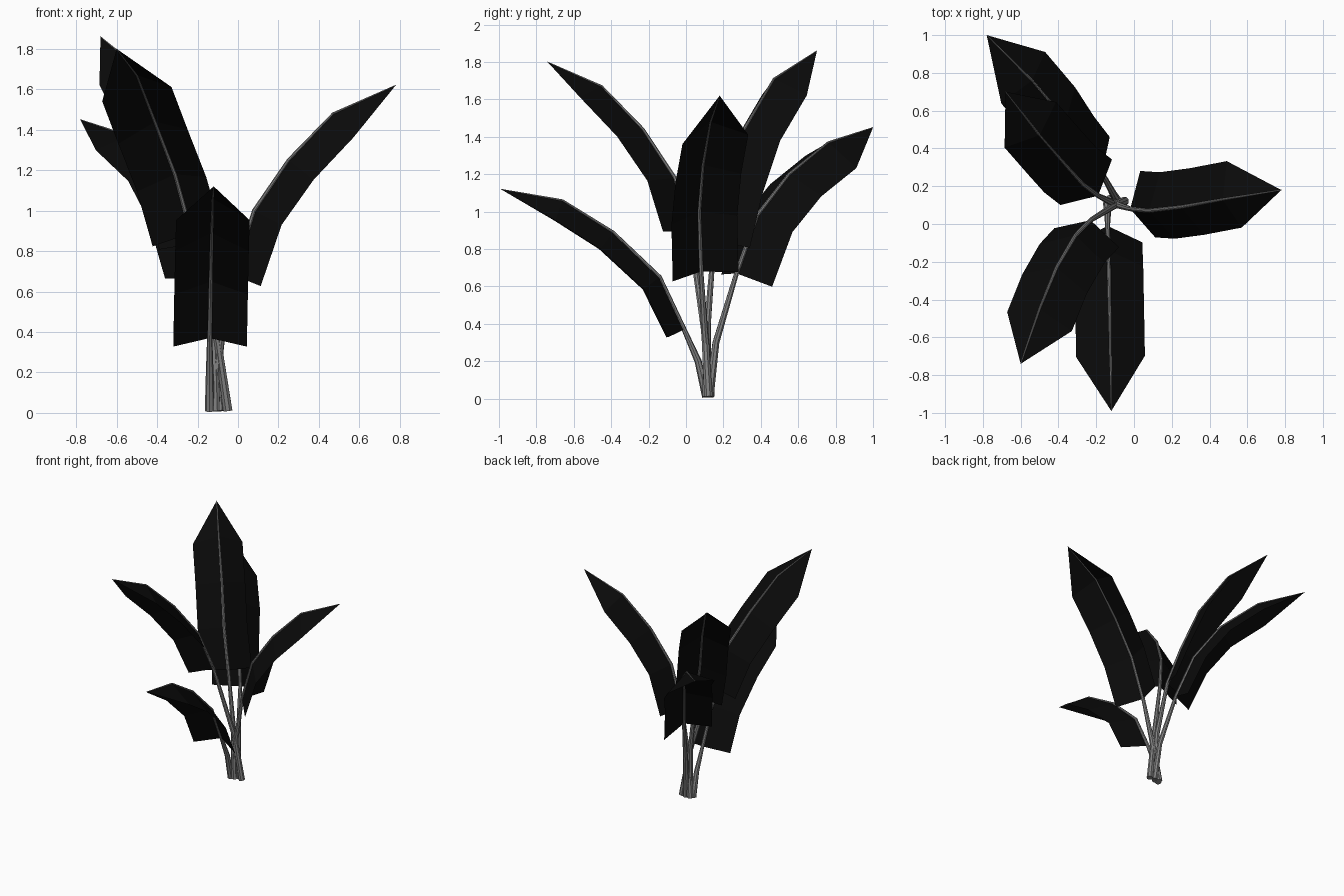
import bpy
from mathutils import Vector

cube = bpy.data.objects.get("Cube")
if cube:
    bpy.data.objects.remove(cube, do_unlink=True)


def make_material(name, colour):
    mat = bpy.data.materials.new(name)
    mat.use_nodes = True
    mat.diffuse_color = colour
    bsdf = next(n for n in mat.node_tree.nodes if n.type == "BSDF_PRINCIPLED")
    bsdf.inputs["Base Color"].default_value = colour
    bsdf.inputs["Roughness"].default_value = 0.8
    return mat


leaf_mat = make_material("near black leaf", (0.003, 0.003, 0.003, 1))
stem_mat = make_material("grey stem", (0.22, 0.22, 0.22, 1))

DROOPS = (0.1, 0.11, 0.115, 0.115)   # how far the blade edges fold below the midrib
HALF_WIDTH = 0.182


def add_blade(name, rib, side):
    """Folded blade: a ridge along the midrib, two drooping edges and a pointed tip."""
    side = Vector(side).normalized()
    rib = [Vector(p) for p in rib]
    verts, faces = [], []
    for i, droop in enumerate(DROOPS):
        tangent = (rib[i + 1] - rib[max(i - 1, 0)]).normalized()
        down = side.cross(tangent).normalized()
        if down.z > 0:
            down = -down
        for s in (-1, 0, 1):
            verts.append(rib[i] + side * HALF_WIDTH * s + down * droop * abs(s))
    verts.append(rib[-1])
    tip = len(verts) - 1
    for i in range(len(DROOPS) - 1):
        for j in range(2):
            a = i * 3 + j
            faces.append((a, a + 1, a + 4, a + 3))
    faces += [(tip - 3, tip - 2, tip), (tip - 2, tip - 1, tip)]
    mesh = bpy.data.meshes.new(name)
    mesh.from_pydata(verts, [], faces)
    mesh.materials.append(leaf_mat)
    bpy.context.collection.objects.link(bpy.data.objects.new(name, mesh))


def add_stem(name, path):
    """Tapered tube from the ground to the blade tip."""
    radii = (0.024, 0.019, 0.013, 0.011, 0.009, 0.006, 0.002)
    curve = bpy.data.curves.new(name, "CURVE")
    curve.dimensions = "3D"
    curve.bevel_depth = 1
    curve.bevel_resolution = 2
    curve.use_fill_caps = True
    spline = curve.splines.new("POLY")
    spline.points.add(len(path) - 1)
    for point, co, radius in zip(spline.points, path, radii):
        point.co = (*co, 1)
        point.radius = radius
    curve.materials.append(stem_mat)
    obj = bpy.data.objects.new(name, curve)
    bpy.context.collection.objects.link(obj)
    bpy.ops.object.select_all(action="DESELECT")
    obj.select_set(True)
    bpy.context.view_layer.objects.active = obj
    bpy.ops.object.convert(target="MESH")
    bpy.ops.object.shade_smooth_by_angle()


# Each leaf: stem foot and bend, midrib from blade base to tip, blade side direction
leaves = {
    "front_leaf": (
        [(-0.14, 0.11, 0.01), (-0.14, 0.065, 0.2)],
        [(-0.14, -0.01, 0.37), (-0.135, -0.14, 0.65), (-0.13, -0.39, 0.89),
         (-0.125, -0.66, 1.06), (-0.12, -0.99, 1.12)],
        (1, 0.02, 0)),
    "front_right_leaf": (
        [(-0.05, 0.12, 0.01), (-0.10, 0.10, 0.35)],
        [(-0.23, 0.02, 0.89), (-0.31, -0.06, 1.18), (-0.41, -0.23, 1.44),
         (-0.5, -0.45, 1.67), (-0.6, -0.74, 1.80)],
        (0.34, -0.1, 0.07)),
    "left_leaf": (
        [(-0.13, 0.13, 0.01), (-0.085, 0.1, 0.35)],
        [(-0.02, 0.08, 0.68), (0.08, 0.07, 1.0), (0.25, 0.09, 1.25),
         (0.47, 0.13, 1.48), (0.78, 0.18, 1.62)],
        (0.08, -0.355, -0.05)),
    "back_leaf": (
        [(-0.09, 0.125, 0.01), (-0.11, 0.16, 0.3)],
        [(-0.17, 0.27, 0.67), (-0.25, 0.38, 0.98), (-0.36, 0.55, 1.2),
         (-0.54, 0.76, 1.37), (-0.78, 1.0, 1.45)],
        (0.23, 0.27, -0.065)),
    "back_right_leaf": (
        [(-0.11, 0.11, 0.01), (-0.12, 0.115, 0.4)],
        [(-0.19, 0.15, 0.84), (-0.27, 0.21, 1.13), (-0.36, 0.31, 1.44),
         (-0.5, 0.47, 1.71), (-0.68, 0.7, 1.86)],
        (0.26, 0.23, 0)),
}

for name, (foot, rib, side) in leaves.items():
    add_blade(name, rib, side)
    add_stem(name.replace("leaf", "stem"), foot + rib)
